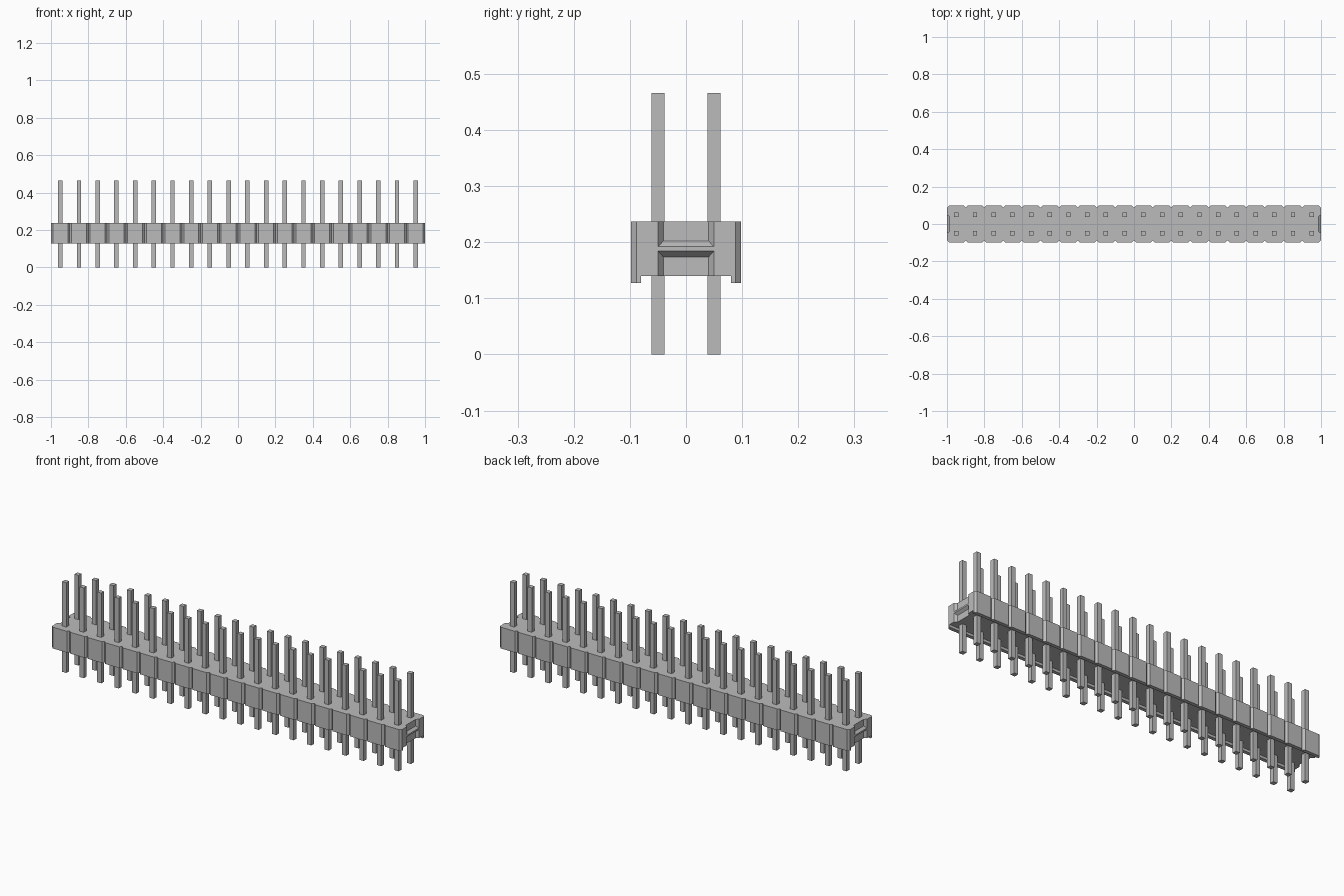
import bpy
import bmesh

cube = bpy.data.objects.get("Cube")
if cube:
    bpy.data.objects.remove(cube, do_unlink=True)

COLUMNS = 20
PITCH = 0.1
HALF_Y = 0.098
CHAMFER = 0.01
END_DEPTH = 0.013
BOTTOM, UNDERSIDE, TOP = 0.127, 0.14, 0.237
PIN, PIN_TOP = 0.0235, 0.466

grey = bpy.data.materials.new("plain grey")
grey.use_nodes = True
grey.diffuse_color = (0.5, 0.5, 0.5, 1)
grey.node_tree.nodes["Principled BSDF"].inputs["Base Color"].default_value = (0.5, 0.5, 0.5, 1)


def finish(name, bm):
    bmesh.ops.recalc_face_normals(bm, faces=bm.faces)
    mesh = bpy.data.meshes.new(name)
    bm.to_mesh(mesh)
    bm.free()
    mesh.materials.append(grey)
    obj = bpy.data.objects.new(name, mesh)
    bpy.context.collection.objects.link(obj)
    return obj


def box(name, low, high):
    bm = bmesh.new()
    bmesh.ops.create_cube(bm, size=1)
    for v in bm.verts:
        v.co = [lo + (c + 0.5) * (hi - lo) for c, lo, hi in zip(v.co, low, high)]
    return finish(name, bm)


# Housing plan: scalloped long sides and a shallow tapered recess at each end
inner = HALF_Y - CHAMFER
side = []
for i in range(COLUMNS):
    x = -1 + i * PITCH
    side += [(x, -inner), (x + CHAMFER, -HALF_Y), (x + PITCH - CHAMFER, -HALF_Y)]
side.append((1, -inner))
recess = [(1, -0.05), (1 - END_DEPTH, -0.04), (1 - END_DEPTH, 0.04), (1, 0.05)]
half = side + recess
plan = half + [(-x, -y) for x, y in half]

bm = bmesh.new()
face = bm.faces.new([bm.verts.new((x, y, BOTTOM)) for x, y in plan])
result = bmesh.ops.extrude_face_region(bm, geom=[face])
for v in result["geom"]:
    if isinstance(v, bmesh.types.BMVert):
        v.co.z = TOP
housing = finish("housing", bm)

# Channel under the housing leaves a lip along each long side
cutter = box("channel_cutter", (-1.1, -0.08, 0), (1.1, 0.08, UNDERSIDE))
cutter.hide_render = True
channel = housing.modifiers.new("channel", 'BOOLEAN')
channel.operation = 'DIFFERENCE'
channel.solver = 'EXACT'
channel.object = cutter
bpy.context.view_layer.objects.active = housing
bpy.ops.object.modifier_apply(modifier=channel.name)
bpy.data.objects.remove(cutter, do_unlink=True)

# Tapered ridge across each end recess
for name, sign in (("left_end_ridge", 1), ("right_end_ridge", -1)):
    bm = bmesh.new()
    bmesh.ops.create_cube(bm, size=2)
    for v in bm.verts:
        outer = v.co.x > 0
        v.co = (sign * (1 if outer else 1 - END_DEPTH),
                v.co.y * (0.05 if outer else 0.04),
                0.188 + v.co.z * (0.004 if outer else 0.0145))
    finish(name, bm)

# Two rows of square pins
for row, y in (("front", -0.05), ("back", 0.05)):
    for i in range(COLUMNS):
        x = -1 + (i + 0.5) * PITCH
        box(f"{row}_pin_{i + 1}", (x - PIN / 2, y - PIN / 2, 0),
            (x + PIN / 2, y + PIN / 2, PIN_TOP))
